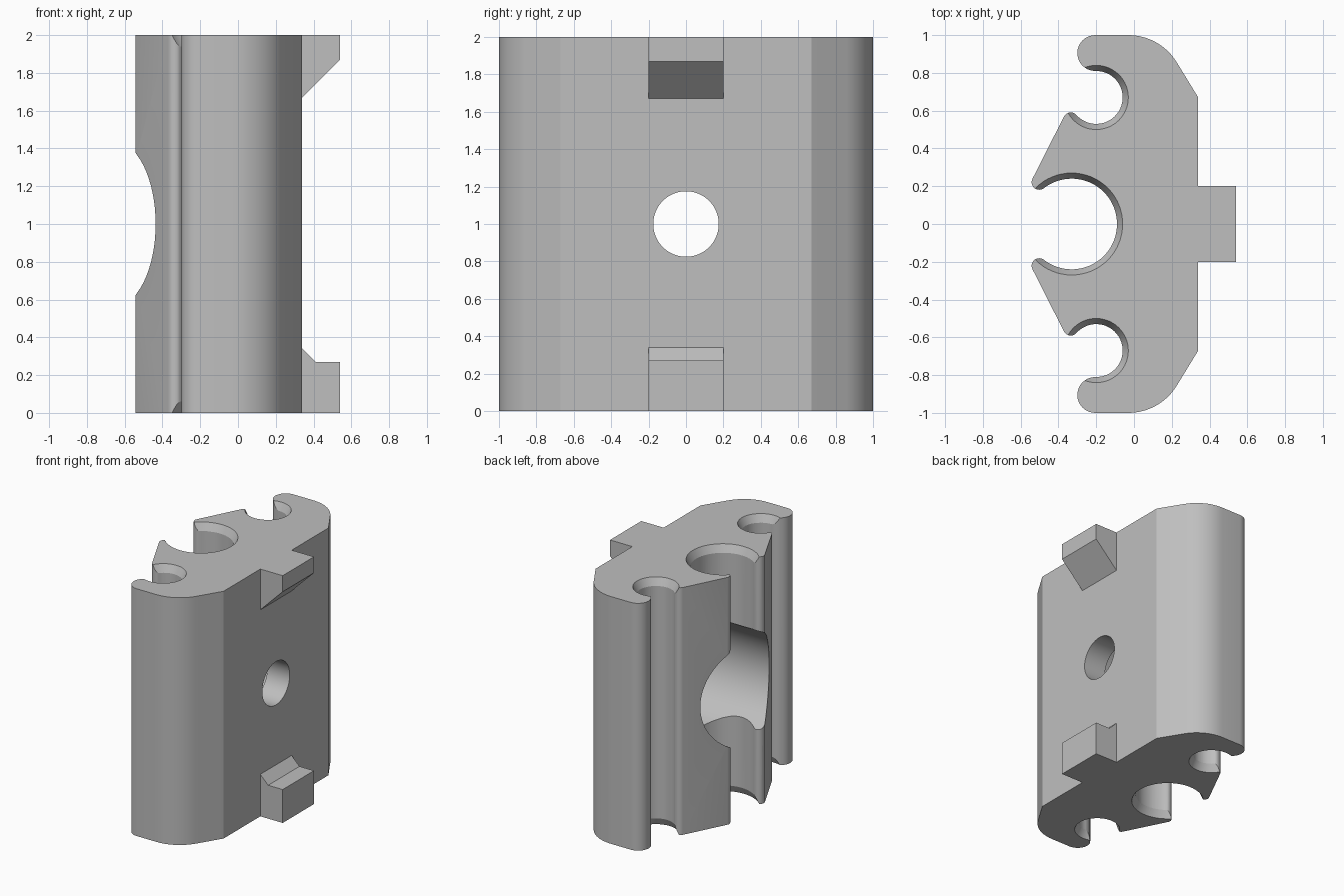
import bpy, bmesh, math
from mathutils import Matrix, Vector

if "Cube" in bpy.data.objects:
    bpy.data.objects.remove(bpy.data.objects["Cube"])

grey = bpy.data.materials.new("plain_grey")
grey.diffuse_color = (0.52, 0.52, 0.52, 1)
grey.use_nodes = True
grey.node_tree.nodes["Principled BSDF"].inputs["Base Color"].default_value = grey.diffuse_color


def arc(cx, cy, r, a0, a1, n):
    """Points on an arc, angles in degrees."""
    return [(cx + r * math.cos(math.radians(a0 + (a1 - a0) * i / n)),
             cy + r * math.sin(math.radians(a0 + (a1 - a0) * i / n))) for i in range(n + 1)]


def make_object(name, bm):
    bmesh.ops.recalc_face_normals(bm, faces=bm.faces)
    mesh = bpy.data.meshes.new(name)
    bm.to_mesh(mesh)
    bm.free()
    mesh.materials.append(grey)
    ob = bpy.data.objects.new(name, mesh)
    bpy.context.collection.objects.link(ob)
    return ob


def prism(name, points, offset):
    """Extrude a closed loop of 3D points along an offset."""
    bm = bmesh.new()
    face = bm.faces.new([bm.verts.new(p) for p in points])
    out = bmesh.ops.extrude_face_region(bm, geom=[face])
    bmesh.ops.translate(bm, vec=Vector(offset),
                        verts=[v for v in out["geom"] if isinstance(v, bmesh.types.BMVert)])
    return make_object(name, bm)


def cone(name, r1, r2, depth, matrix):
    bm = bmesh.new()
    bmesh.ops.create_cone(bm, cap_ends=True, segments=64, radius1=r1, radius2=r2,
                          depth=depth, matrix=matrix)
    return make_object(name, bm)


def cut(target, cutter):
    mod = target.modifiers.new("cut", "BOOLEAN")
    mod.operation, mod.solver, mod.object = "DIFFERENCE", "EXACT", cutter
    bpy.context.view_layer.objects.active = target
    bpy.ops.object.modifier_apply(modifier=mod.name)
    bpy.data.objects.remove(cutter)


# Clip body: half outline with side channel, lips and central channel, then mirrored
half = [(0.34, 0.67)]
half += arc(-0.03, 0.70, 0.30, 32, 90, 12)            # rounded shoulder
half += arc(-0.205, 0.905, 0.095, 90, 268, 16)        # hooked end
half += arc(-0.20, 0.67, 0.14, 88, -138.5, 32)        # side channel
half += arc(-0.335, 0.551, 0.04, 41.5, 153, 8)[1:]    # upper lip
half += arc(-0.502, 0.221, 0.04, 153, 308, 10)        # lower lip
half += arc(-0.33, 0, 0.24, 128, 0, 28)[1:]           # central channel
outline = half + [(x, -y) for x, y in reversed(half[:-1])]
body = prism("clip_body", [(x, y, 0) for x, y in outline], (0, 0, 2))

# Flared ends of the three channels
for x, y, r in ((-0.20, 0.67, 0.14), (-0.20, -0.67, 0.14), (-0.33, 0, 0.24)):
    cut(body, cone("flare", r + 0.045, r - 0.015, 0.12, Matrix.Translation((x, y, 0.03))))
    cut(body, cone("flare", r - 0.015, r + 0.045, 0.12, Matrix.Translation((x, y, 1.97))))

# Round pocket from the channel side and screw hole through the back
turn = Matrix.Rotation(math.pi / 2, 4, "Y")
cut(body, cone("pocket", 0.44, 0.44, 0.94, Matrix.Translation((-0.33, 0, 1)) @ turn))
cut(body, cone("hole", 0.175, 0.175, 1.4, Matrix.Translation((0, 0, 1)) @ turn))

# Mounting tabs on the back
tabs = {
    "upper_tab": [(0.34, 1.67), (0.54, 1.87), (0.54, 2), (0.34, 2)],
    "lower_tab": [(0.34, 0), (0.54, 0), (0.54, 0.27), (0.41, 0.27), (0.34, 0.34)],
}
for name, side in tabs.items():
    prism(name, [(x, -0.2, z) for x, z in side], (0, 0.4, 0))

# Smooth curved walls, keep edges sharp
bpy.ops.object.select_all(action="DESELECT")
body.select_set(True)
bpy.context.view_layer.objects.active = body
bpy.ops.object.shade_smooth_by_angle(angle=math.radians(25))
